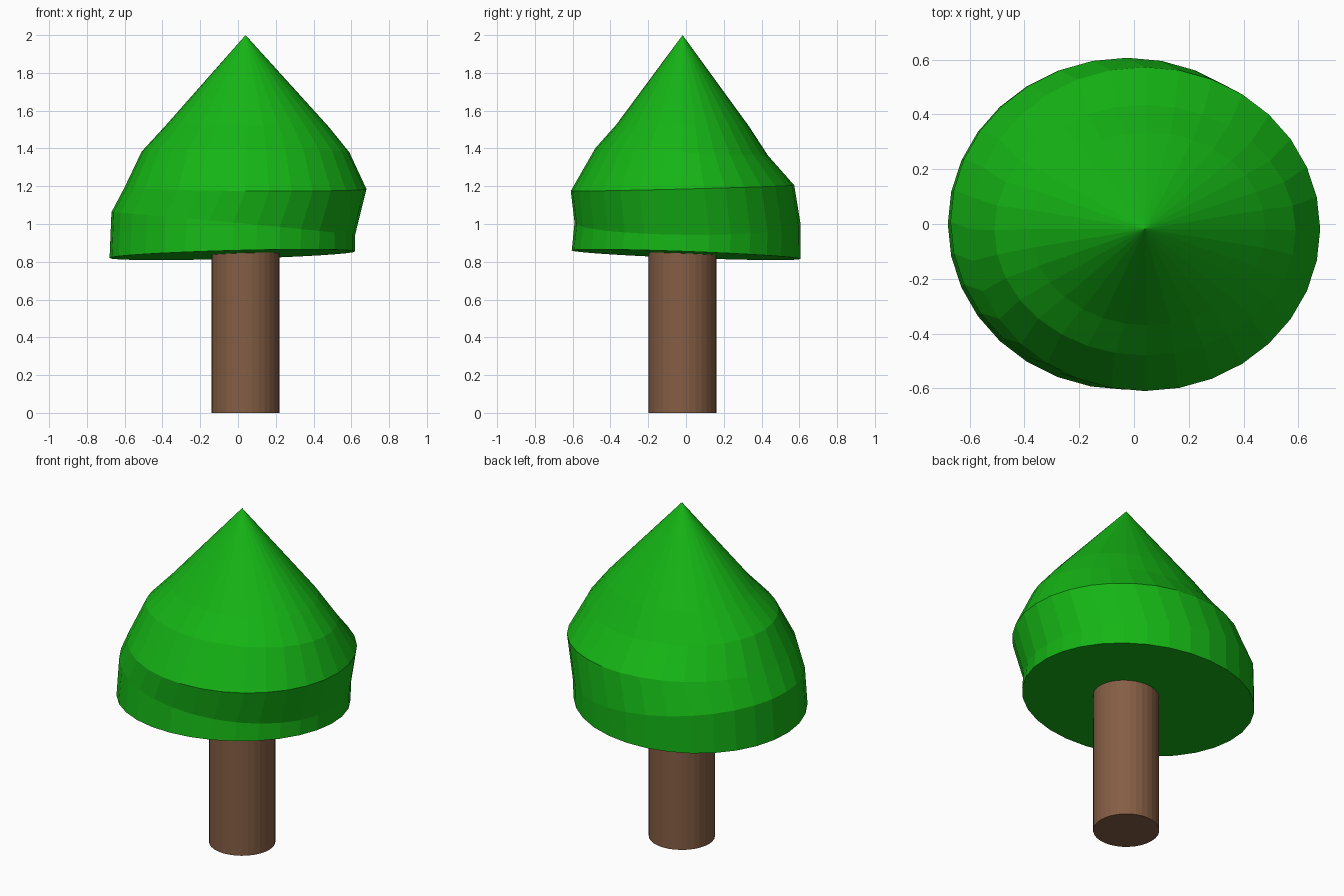
import bpy, bmesh, math

if "Cube" in bpy.data.objects:
    bpy.data.objects.remove(bpy.data.objects["Cube"])

SIDES = 32


def material(name, rgb):
    m = bpy.data.materials.new(name)
    m.diffuse_color = (*rgb, 1.0)
    m.use_nodes = True
    m.node_tree.nodes["Principled BSDF"].inputs["Base Color"].default_value = m.diffuse_color
    return m


green = material("leaf green", (0.0075, 0.46, 0.0075))
brown = material("bark brown", (0.235, 0.112, 0.058))

# Trunk: plain cylinder reaching into the foliage
bpy.ops.mesh.primitive_cylinder_add(vertices=SIDES, radius=0.18, depth=0.88,
                                    location=(0.04, -0.018, 0.44))
trunk = bpy.context.object
trunk.name = "trunk"
trunk.data.materials.append(brown)

# Foliage rings: x left/right, y front/back, then z at left, right, front, back
RINGS = [
    (-0.68, 0.62, -0.605, 0.605, 0.820, 0.855, 0.860, 0.815),
    (-0.67, 0.62, -0.590, 0.607, 1.060, 0.940, 1.010, 1.000),
    (-0.60, 0.68, -0.610, 0.573, 1.190, 1.180, 1.180, 1.210),
    (-0.51, 0.59, -0.480, 0.435, 1.385, 1.380, 1.400, 1.360),
    (-0.38, 0.48, -0.370, 0.335, 1.520, 1.510, 1.530, 1.520),
]
APEX = (0.04, -0.018, 2.0)

bm = bmesh.new()
loops = []
for x0, x1, y0, y1, zl, zr, zf, zb in RINGS:
    zmid = (zl + zr + zf + zb) / 4
    ring = []
    for i in range(SIDES):
        a = 2 * math.pi * i / SIDES
        c, s = math.cos(a), math.sin(a)
        ring.append(bm.verts.new(((x0 + x1) / 2 + (x1 - x0) / 2 * c,
                                  (y0 + y1) / 2 + (y1 - y0) / 2 * s,
                                  zmid + (zr - zl) / 2 * c + (zb - zf) / 2 * s)))
    loops.append(ring)

# Underside, side bands and pointed tip
bm.faces.new(loops[0][::-1])
for low, high in zip(loops, loops[1:]):
    for i in range(SIDES):
        j = (i + 1) % SIDES
        bm.faces.new((low[i], low[j], high[j], high[i]))
tip = bm.verts.new(APEX)
for i in range(SIDES):
    bm.faces.new((loops[-1][i], loops[-1][(i + 1) % SIDES], tip))

mesh = bpy.data.meshes.new("foliage")
bm.to_mesh(mesh)
bm.free()
mesh.materials.append(green)
bpy.context.collection.objects.link(bpy.data.objects.new("foliage", mesh))
